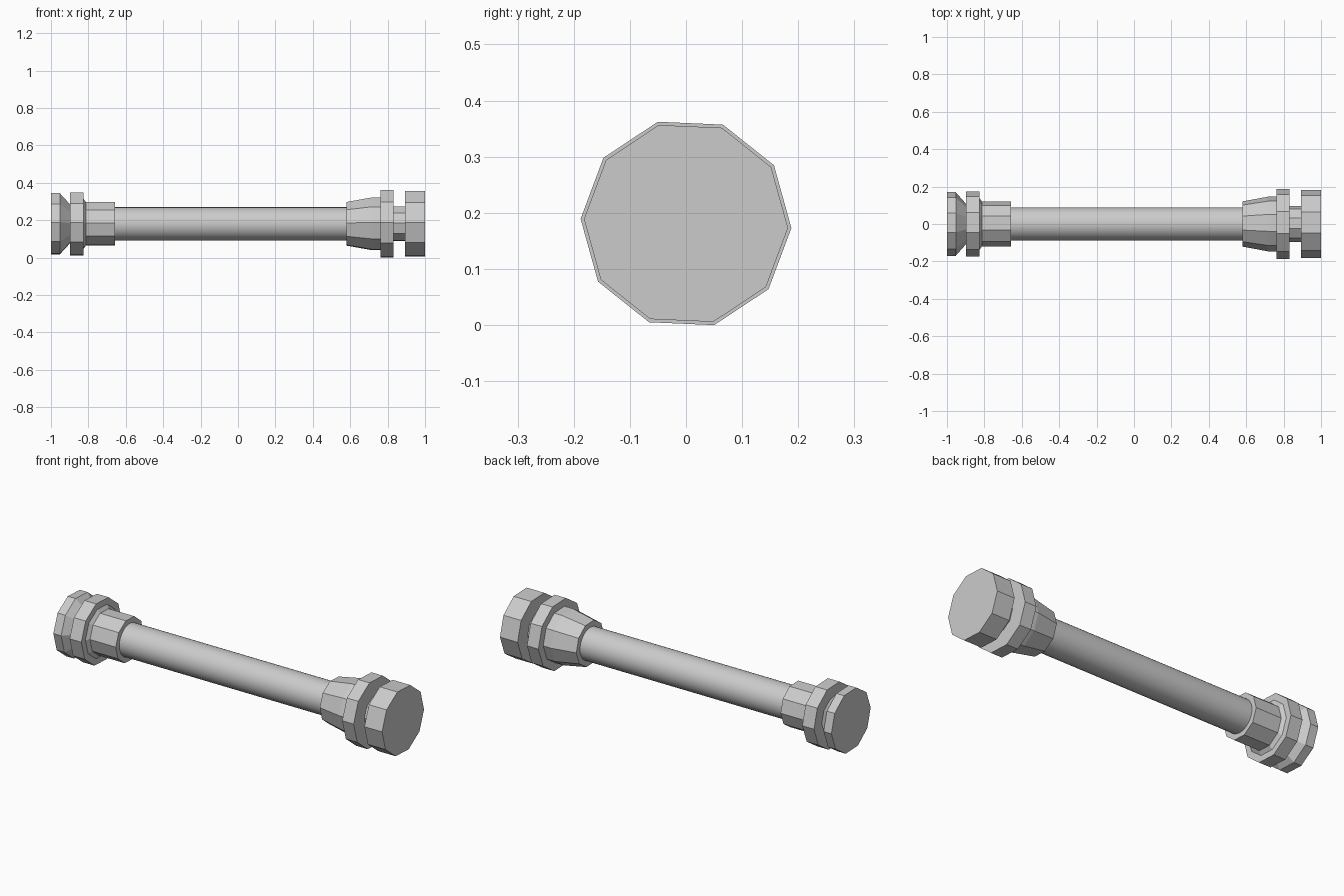
import bpy, bmesh, math

if "Cube" in bpy.data.objects:
    bpy.data.objects.remove(bpy.data.objects["Cube"])

AXIS_Z = 0.181


def lathe(name, profile, sides, turn=0.0, smooth=False):
    """Solid of revolution around the long x axis; profile is (x, radius), left to right."""
    bm = bmesh.new()
    rings = []
    for x, r in profile:
        angles = [turn + 2 * math.pi * i / sides for i in range(sides)]
        rings.append([bm.verts.new((x, r * math.cos(a), r * math.sin(a))) for a in angles])
    for a, b in zip(rings, rings[1:]):
        for i in range(sides):
            j = (i + 1) % sides
            bm.faces.new((a[i], a[j], b[j], b[i]))
    bm.faces.new(rings[0])
    bm.faces.new(rings[-1])
    bmesh.ops.recalc_face_normals(bm, faces=bm.faces)
    mesh = bpy.data.meshes.new(name)
    bm.to_mesh(mesh)
    bm.free()
    obj = bpy.data.objects.new(name, mesh)
    obj.location.z = AXIS_Z
    bpy.context.collection.objects.link(obj)
    if smooth:
        bpy.ops.object.select_all(action='DESELECT')
        obj.select_set(True)
        bpy.context.view_layer.objects.active = obj
        bpy.ops.object.shade_smooth_by_angle(angle=math.radians(30))
    return obj


TURN = math.radians(-2.5)

# Round central bar, seated a little way into both end fittings
lathe("shaft", [(-0.68, 0.089), (0.60, 0.089)], 32, smooth=True)

# Left fitting: end disc, tapered neck, flange, short chamfer, straight collar
lathe("left_fitting", [
    (-1.0, 0.17), (-0.953, 0.17), (-0.898, 0.108),
    (-0.898, 0.175), (-0.827, 0.175),
    (-0.827, 0.14), (-0.813, 0.12), (-0.657, 0.12),
], 10, TURN)

# Right fitting: flared collar, flange, narrow neck, thick end disc
lathe("right_fitting", [
    (0.58, 0.121), (0.715, 0.146), (0.763, 0.146),
    (0.763, 0.188), (0.832, 0.188),
    (0.832, 0.095), (0.893, 0.095),
    (0.893, 0.182), (1.0, 0.182),
], 10, TURN)
